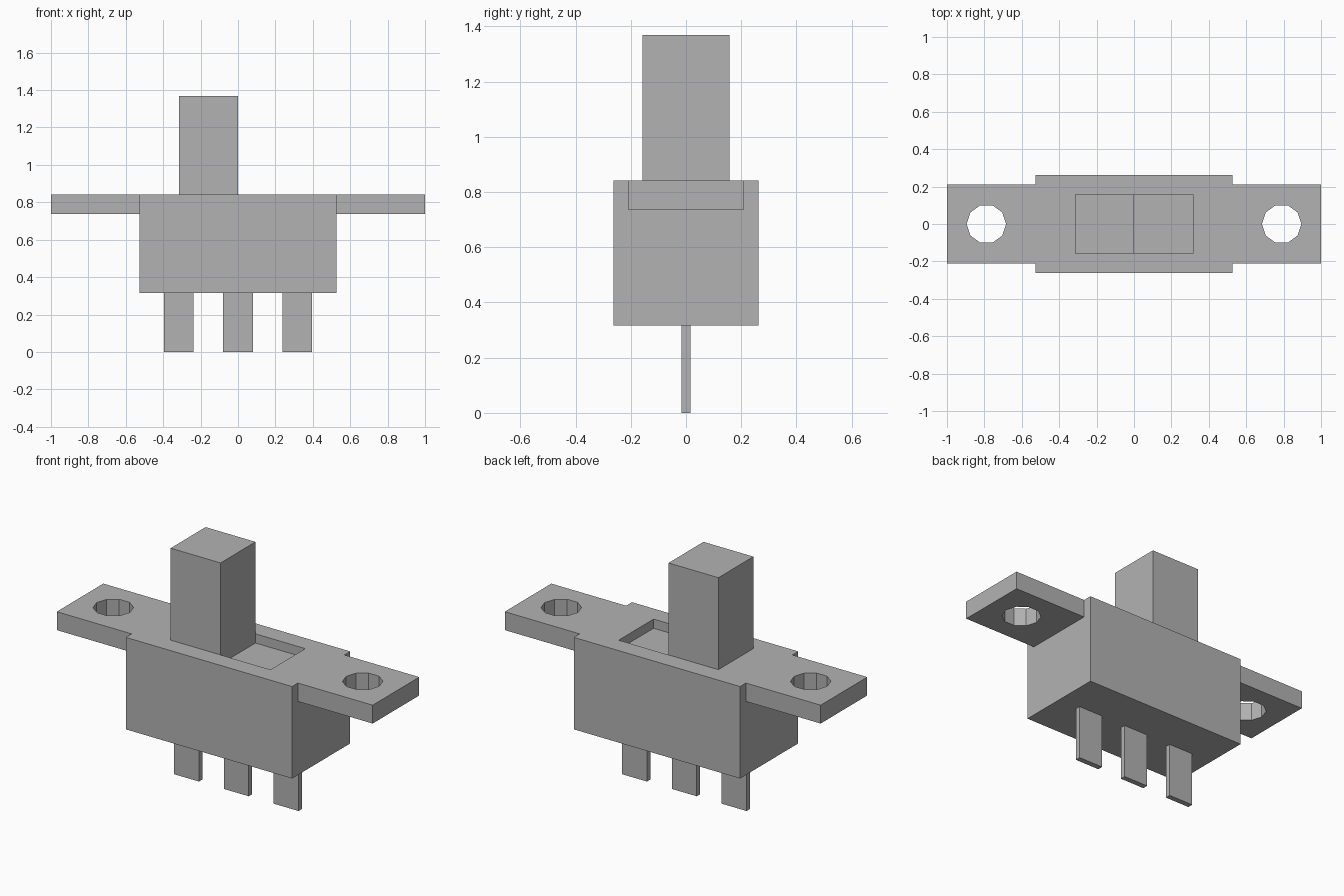
import bpy

old = bpy.data.objects.get("Cube")
if old:
    bpy.data.objects.remove(old, do_unlink=True)

U = 2 / 19                      # design unit: the whole part is 19 units long
TOP = 8 * U                     # top face of the housing

grey = bpy.data.materials.new("plain grey")
grey.use_nodes = True
COLOUR = (0.45, 0.45, 0.45, 1)
grey.diffuse_color = COLOUR
grey.node_tree.nodes["Principled BSDF"].inputs["Base Color"].default_value = COLOUR


def finish(name):
    obj = bpy.context.object
    obj.name = name
    obj.data.materials.append(grey)
    return obj


def box(name, x, y, z):
    """Box from (min, max) ranges along each axis."""
    spans = (x, y, z)
    bpy.ops.mesh.primitive_cube_add(size=1, location=[(a + b) / 2 for a, b in spans])
    bpy.context.object.scale = [b - a for a, b in spans]
    bpy.ops.object.transform_apply(location=False, rotation=False, scale=True)
    return finish(name)


def combine(target, tool, operation):
    """Apply a boolean and remove the tool."""
    mod = target.modifiers.new("boolean", 'BOOLEAN')
    mod.operation = operation
    mod.solver = 'EXACT'
    mod.object = tool
    bpy.context.view_layer.objects.active = target
    bpy.ops.object.modifier_apply(modifier=mod.name)
    bpy.data.objects.remove(tool, do_unlink=True)


# Housing with a mounting tab at each end
housing = box("housing", (-5 * U, 5 * U), (-2.5 * U, 2.5 * U), (3 * U, TOP))
for side in (-1, 1):
    tab = box("mounting_tab", sorted((side * 4.5 * U, side * 9.5 * U)),
              (-2 * U, 2 * U), (TOP - U, TOP))
    combine(housing, tab, 'UNION')

# Ten-sided screw holes through the tabs
for side in (-1, 1):
    bpy.ops.mesh.primitive_cylinder_add(vertices=10, radius=U, depth=4 * U,
                                        location=(side * 7.5 * U, 0, TOP),
                                        rotation=(0, 0, 0.31416))
    # cylinder vertices start on y, so the turn puts a corner on x
    combine(housing, finish("screw_hole"), 'DIFFERENCE')

# Shallow slot in which the slider travels
SLOT_FLOOR = TOP - 0.5 * U
slot = box("slot", (-3 * U, 3 * U), (-1.5 * U, 1.5 * U), (SLOT_FLOOR, TOP + U))
combine(housing, slot, 'DIFFERENCE')

# Slider knob, pushed to the right end of the slot
box("slider", (-3 * U, 0), (-1.5 * U, 1.5 * U), (SLOT_FLOOR, 13 * U))

# Three flat contact pins
for name, x in (("right_pin", -3 * U), ("middle_pin", 0), ("left_pin", 3 * U)):
    box(name, (x - 0.75 * U, x + 0.75 * U), (-0.15 * U, 0.15 * U), (0, 3 * U))
